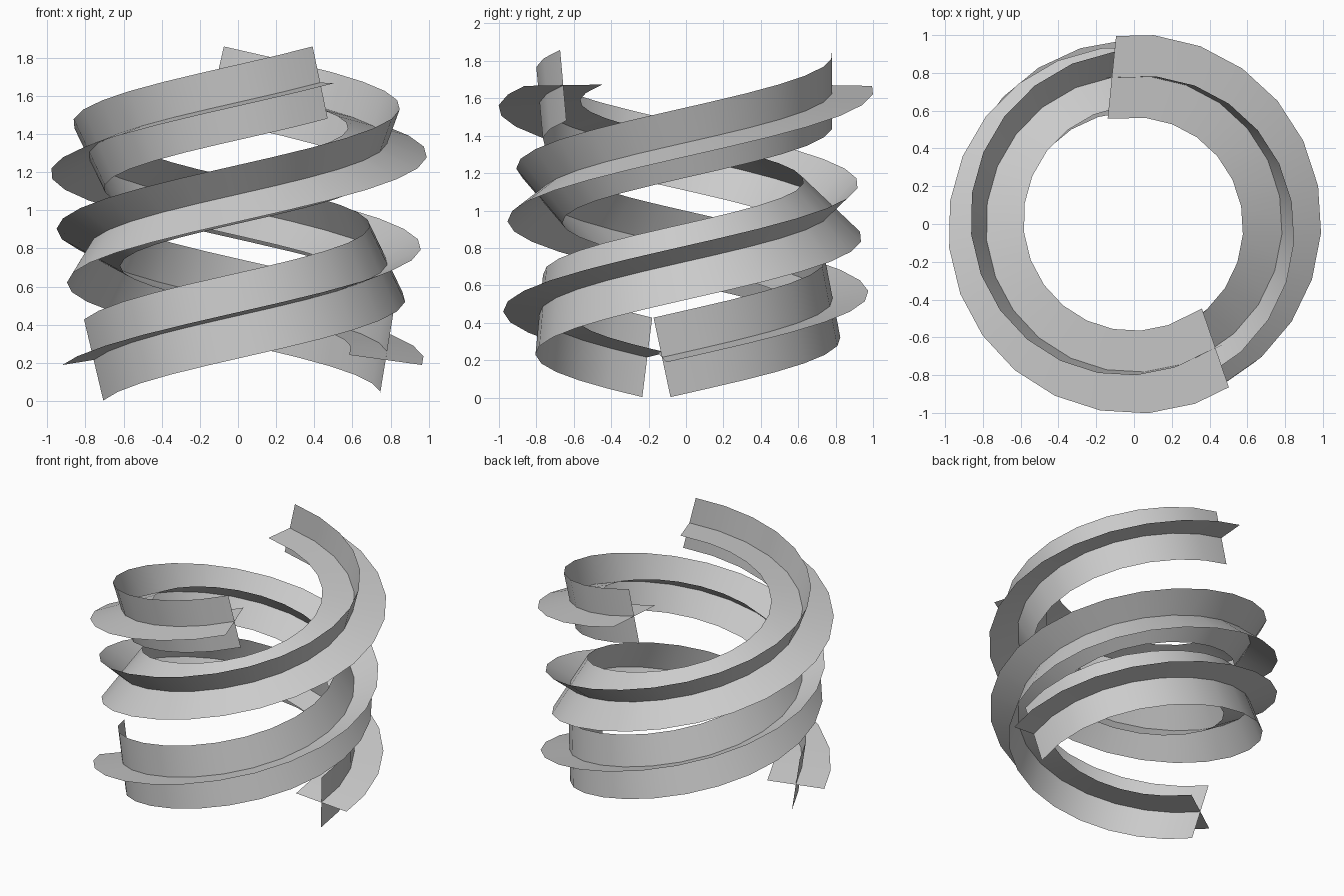
import bpy
from math import sin, cos, radians, atan, pi
from mathutils import Vector

if "Cube" in bpy.data.objects:
    bpy.data.objects.remove(bpy.data.objects["Cube"])

RADIUS = 0.785            # helix radius
SWEEP = 468.0             # degrees travelled by each strand
STEPS = 32
Z0, Z1 = 0.215, 1.67      # centre line heights
ROLL0, ROLL1 = -8, 89     # slow twist of the cross section
HALF_A, HALF_B = 0.194, 0.22
PITCH = atan((Z1 - Z0) / (radians(SWEEP) * RADIUS))


def ring(start, i):
    """Centre and the two crossing directions of one cross section."""
    a = radians(start + SWEEP * i / STEPS)
    centre = Vector((RADIUS * cos(a), RADIUS * sin(a), Z0 + (Z1 - Z0) * i / STEPS))
    # end sections keep the direction of their neighbours
    k = min(max(i, 1), STEPS - 1)
    p = radians(start + SWEEP * k / STEPS)
    roll = radians(ROLL0 + (ROLL1 - ROLL0) * (k - 1) / (STEPS - 2))
    out = Vector((cos(p), sin(p), 0))
    up = Vector((sin(p) * sin(PITCH), -cos(p) * sin(PITCH), cos(PITCH)))
    return centre, out * cos(roll) + up * sin(roll), up * cos(roll) - out * sin(roll)


def strand(name, start):
    """Two ribbons crossing at right angles, swept along a helix."""
    verts, faces = [], []
    for which, half in ((1, HALF_A), (2, HALF_B)):
        base = len(verts)
        for i in range(STEPS + 1):
            r = ring(start, i)
            verts += [r[0] - r[which] * half, r[0] + r[which] * half]
        for i in range(STEPS):
            b = base + 2 * i
            faces.append((b, b + 1, b + 3, b + 2))
    mesh = bpy.data.meshes.new(name)
    mesh.from_pydata(verts, [], faces)
    mesh.polygons.foreach_set("use_smooth", [True] * len(faces))
    mesh.update()
    bpy.context.collection.objects.link(bpy.data.objects.new(name, mesh))


# the two interleaved strands
strand("helix_strand_left", 195.3)
strand("helix_strand_right", -9.4)
